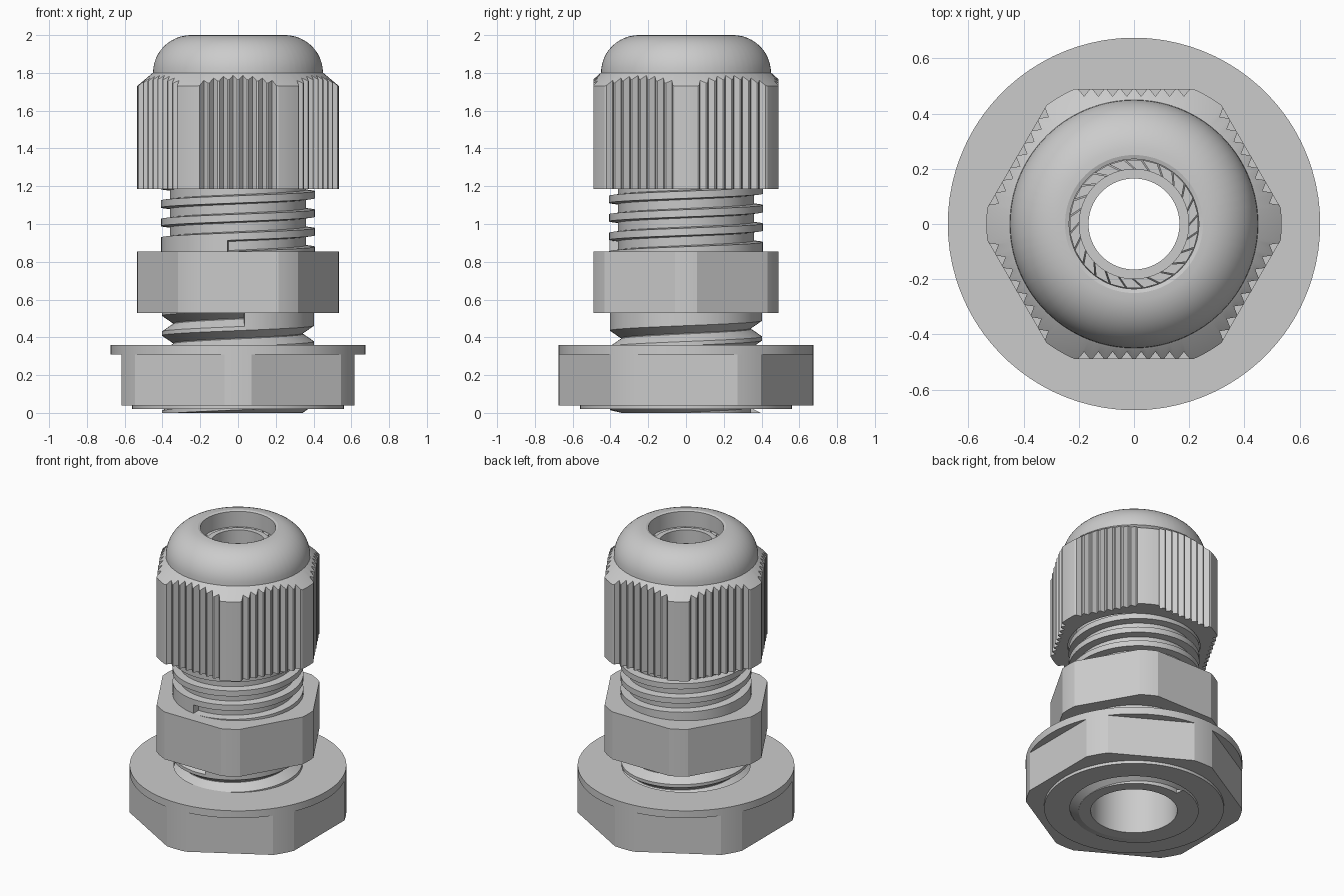
import bpy, bmesh
from math import sin, cos, pi, radians, atan2, acos, hypot

if "Cube" in bpy.data.objects:
    bpy.data.objects.remove(bpy.data.objects["Cube"])


def make(name, verts, faces, angle=20):
    bm = bmesh.new()
    vs = [bm.verts.new(v) for v in verts]
    for f in faces:
        bm.faces.new([vs[i] for i in f])
    bmesh.ops.recalc_face_normals(bm, faces=bm.faces)
    me = bpy.data.meshes.new(name)
    bm.to_mesh(me)
    bm.free()
    ob = bpy.data.objects.new(name, me)
    bpy.context.collection.objects.link(ob)
    bpy.ops.object.select_all(action='DESELECT')
    ob.select_set(True)
    bpy.context.view_layer.objects.active = ob
    bpy.ops.object.shade_smooth_by_angle(angle=radians(angle))
    return ob


def loft(name, rings):
    """Closed tube of closed rings: last ring joins back to the first."""
    n, m = len(rings[0]), len(rings)
    verts = [v for r in rings for v in r]
    faces = [(j * n + i, j * n + (i + 1) % n,
              (j + 1) % m * n + (i + 1) % n, (j + 1) % m * n + i)
             for j in range(m) for i in range(n)]
    return make(name, verts, faces)


def flat(outline, z):
    return [(x, y, z) for x, y in outline]


def circle(outline, r, z):
    """Round ring sharing the angular spacing of an outline."""
    return [(r * x / hypot(x, y), r * y / hypot(x, y), z) for x, y in outline]


def hexagon(apothem, radius, turn, notches=0, depth=0.027):
    """Hexagon with corners rounded to a radius and optional V notches."""
    half = acos(apothem / radius)
    w = radius * sin(half)
    pts = []
    for k in range(6):
        a = turn + k * pi / 3
        side = [(apothem, -w)]
        if notches:
            p = 2 * (w - 0.008) / notches
            for i in range(notches):
                c = (i - (notches - 1) / 2) * p
                side += [(apothem, c - p * .42), (apothem - depth, c), (apothem, c + p * .42)]
        else:
            side += [(apothem, w * (i / 6 - 1)) for i in range(1, 12)]
        side.append((apothem, w))
        arc = pi / 3 - 2 * half
        side += [(radius * cos(half + arc * i / 5), radius * sin(half + arc * i / 5))
                 for i in range(1, 5)]
        pts += [(x * cos(a) - y * sin(a), x * sin(a) + y * cos(a)) for x, y in side]
    return pts


def lathe(name, profile):
    unit = [(cos(2 * pi * i / 96), sin(2 * pi * i / 96)) for i in range(96)]
    return loft(name, [circle(unit, r, z) for r, z in profile])


def helix(name, start, end, section):
    """Sweep a changing section around the axis, capped at both ends."""
    steps = int(abs(end - start) / 5)
    verts = []
    for i in range(steps + 1):
        t = start + (end - start) * i / steps
        for r, z in section(t):
            verts.append((r * cos(radians(t)), r * sin(radians(t)), max(z, 0)))
    faces = [(i * 4 + k, i * 4 + (k + 1) % 4, i * 4 + 4 + (k + 1) % 4, i * 4 + 4 + k)
             for i in range(steps) for k in range(4)]
    faces += [(0, 1, 2, 3), tuple(steps * 4 + k for k in range(4))]
    return make(name, verts, faces)


# Lock nut: hexagon with round flange above and thin washer face below
nut = hexagon(0.617, 0.675, 0)
loft("lock_nut", [circle(nut, 0.4, 0.02), circle(nut, 0.56, 0.02), circle(nut, 0.56, 0.04),
                  flat(nut, 0.04), flat(nut, 0.31), circle(nut, 0.675, 0.31),
                  circle(nut, 0.675, 0.36), circle(nut, 0.4, 0.36)])

# Hollow body core
lathe("body_core", [(0.27, 0), (0.345, 0), (0.345, 0.6), (0.36, 0.7), (0.36, 1.45), (0.27, 1.45)])

# Middle hexagon
body = hexagon(0.49, 0.535, pi / 6)
loft("body_hexagon", [circle(body, 0.3, 0.53), flat(body, 0.53),
                      flat(body, 0.855), circle(body, 0.3, 0.855)])


# Lower V thread, its last groove running out under the hexagon
def groove(t):
    return 0.42 + 0.105 * t / 360


helix("lower_thread", -1700, -85, lambda t: [
    (0.342, groove(t)), (0.403, groove(t) + 0.042),
    (0.403, groove(t) + 0.063), (0.342, groove(t) + 0.105)])
helix("lower_thread_collar", -85, 275, lambda t: [
    (0.342, groove(t)), (0.403, groove(t) + 0.042), (0.403, 0.535), (0.342, 0.535)])


# Upper square thread, its first turn filled down to the hexagon
def crest(t):
    return 0.91 + 0.098 * (t - 180) / 360


helix("upper_thread_start", -98, 262, lambda t: [
    (0.355, 0.83), (0.408, 0.83), (0.408, crest(t) + 0.019), (0.355, crest(t) + 0.026)])
helix("upper_thread", 262, 1380, lambda t: [
    (0.355, crest(t) - 0.026), (0.408, crest(t) - 0.019),
    (0.408, crest(t) + 0.019), (0.355, crest(t) + 0.026)])

# Domed cap nut with knurled flats and chamfered shoulder
cap = hexagon(0.49, 0.535, pi / 6, notches=8)
shoulder = [(x, y, 1.73 + (0.535 - hypot(x, y)) * 0.8) for x, y in cap]
dome = [circle(cap, 0.25 + 0.2 * cos(a * pi / 24), 1.8 + 0.2 * sin(a * pi / 24))
        for a in range(13)]
loft("cap_nut", [circle(cap, 0.412, 1.7), circle(cap, 0.412, 1.185), flat(cap, 1.185),
                 shoulder, circle(cap, 0.455, 1.797)] + dome +
     [circle(cap, 0.235, 1.995), circle(cap, 0.235, 1.8)])

# Rubber seal inside the cap
lathe("seal", [(0.165, 1.15), (0.27, 1.15), (0.27, 1.6), (0.2, 1.8), (0.2, 1.9), (0.165, 1.9)])

# Ring of slanted clamping fingers around the seal
verts, faces = [], []
count = 24
for k in range(count):
    s = 2 * pi / count
    a, b = len(verts), k * s
    for z in (1.6, 1.89):
        for r, t in ((0.2, 0), (0.234, 0.6), (0.234, 1.5), (0.2, 0.9)):
            verts.append((r * cos(b + t * s), r * sin(b + t * s), z))
    faces += [(a, a + 1, a + 2, a + 3), (a + 4, a + 5, a + 6, a + 7)]
    faces += [(a + i, a + (i + 1) % 4, a + 4 + (i + 1) % 4, a + 4 + i) for i in range(4)]
make("clamping_fingers", verts, faces)
